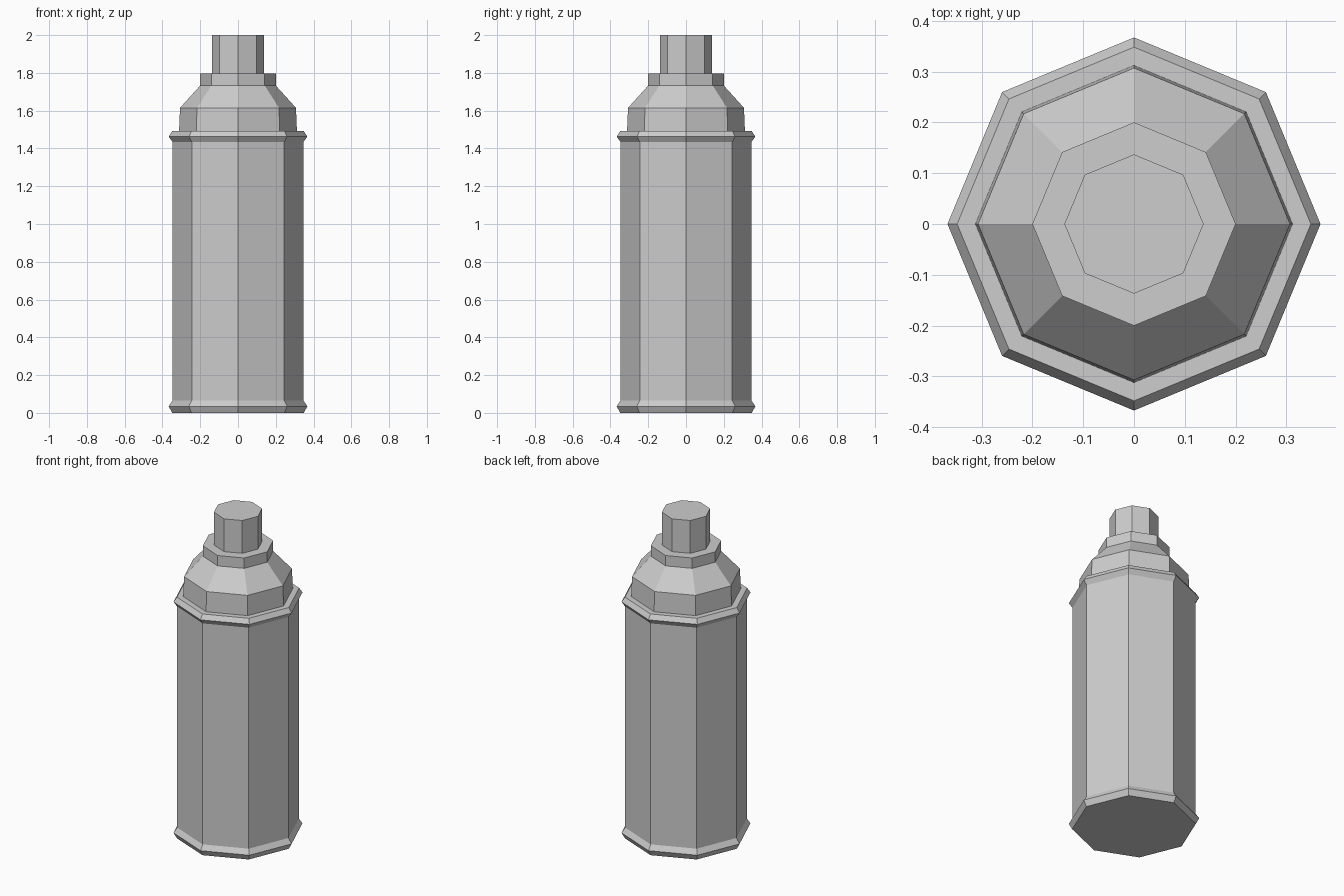
import bpy
import bmesh
from math import cos, sin, tau

SIDES = 8

cube = bpy.data.objects.get("Cube")
if cube:
    bpy.data.objects.remove(cube, do_unlink=True)

# Single plain grey
grey = bpy.data.materials.new("plain grey")
grey.use_nodes = True
colour = (0.61, 0.61, 0.61, 1)
grey.diffuse_color = colour
grey.node_tree.nodes["Principled BSDF"].inputs["Base Color"].default_value = colour


def turned_part(name, profile, closed_base=False):
    """Eight-sided turned solid from (radius, height) pairs, bottom to top."""
    bm = bmesh.new()
    rings = []
    for r, z in profile:
        rings.append([bm.verts.new((r * cos(tau * i / SIDES), r * sin(tau * i / SIDES), z))
                      for i in range(SIDES)])
    for low, high in zip(rings, rings[1:]):
        for i in range(SIDES):
            j = (i + 1) % SIDES
            bm.faces.new((low[i], low[j], high[j], high[i]))
    bm.faces.new(rings[-1])
    if closed_base:
        bm.faces.new(rings[0][::-1])
    mesh = bpy.data.meshes.new(name)
    bm.to_mesh(mesh)
    bm.free()
    mesh.materials.append(grey)
    obj = bpy.data.objects.new(name, mesh)
    bpy.context.collection.objects.link(obj)
    return obj


# Can with a rolled rim at each end
turned_part("can_body", [(0.348, 0), (0.367, 0.035), (0.346, 0.066),
                         (0.346, 1.433), (0.367, 1.463), (0.348, 1.492)], True)
# Sloped shoulder, standing on the can
turned_part("shoulder", [(0.312, 1.492), (0.307, 1.615), (0.2, 1.733)])
# Valve collar
turned_part("collar", [(0.2, 1.733), (0.2, 1.797)])
# Push-down nozzle
turned_part("nozzle", [(0.137, 1.797), (0.137, 2)])
